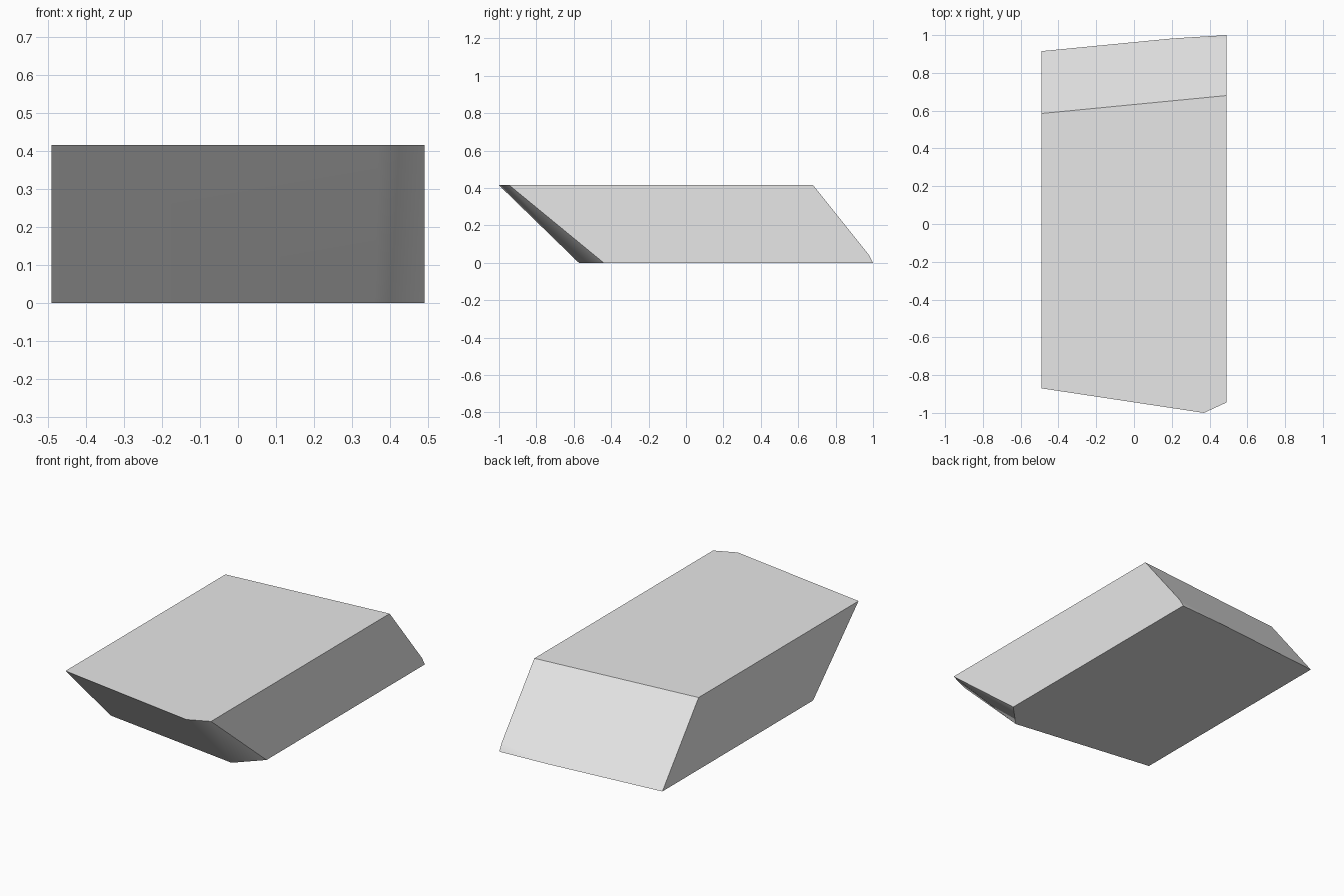
import bpy, bmesh, math

if "Cube" in bpy.data.objects:
    bpy.data.objects.remove(bpy.data.objects["Cube"], do_unlink=True)

HEIGHT, HALF = 0.415, 0.49

# Plain grey material
grey = bpy.data.materials.new("light_grey")
grey.use_nodes = True
colour = (0.8, 0.8, 0.8, 1)
grey.diffuse_color = colour
grey.node_tree.nodes["Principled BSDF"].inputs["Base Color"].default_value = colour

# Outlines of the slab: the top is shifted forward over the base
top = [(-HALF, -0.87), (0.37, -1.0), (HALF, -0.945), (HALF, 0.68), (-HALF, 0.585)]
base = [(-HALF, -0.457), (0.36, -0.573), (HALF, -0.44), (HALF, 1.0),
        (0.2, 0.982), (-HALF, 0.915)]

bm = bmesh.new()
for outline, z in ((top, HEIGHT), (base, 0)):
    for x, y in outline:
        bm.verts.new((x, y, z))
# Small chip on the lower back corner
bm.verts.new((HALF, 0.976, 0.045))

# Wrap the corners in one closed skin and merge the flat triangles
bmesh.ops.convex_hull(bm, input=bm.verts[:])
bmesh.ops.dissolve_limit(bm, angle_limit=math.radians(2),
                         verts=bm.verts[:], edges=bm.edges[:])
bmesh.ops.recalc_face_normals(bm, faces=bm.faces[:])

mesh = bpy.data.meshes.new("slanted_slab")
bm.to_mesh(mesh)
bm.free()
mesh.materials.append(grey)
slab = bpy.data.objects.new("slanted_slab", mesh)
bpy.context.collection.objects.link(slab)

# Soft shading across the shallow front and back creases only
bpy.context.view_layer.objects.active = slab
slab.select_set(True)
bpy.ops.object.shade_smooth_by_angle(angle=math.radians(30))
weighted = slab.modifiers.new("weighted_normals", 'WEIGHTED_NORMAL')
weighted.keep_sharp = True
